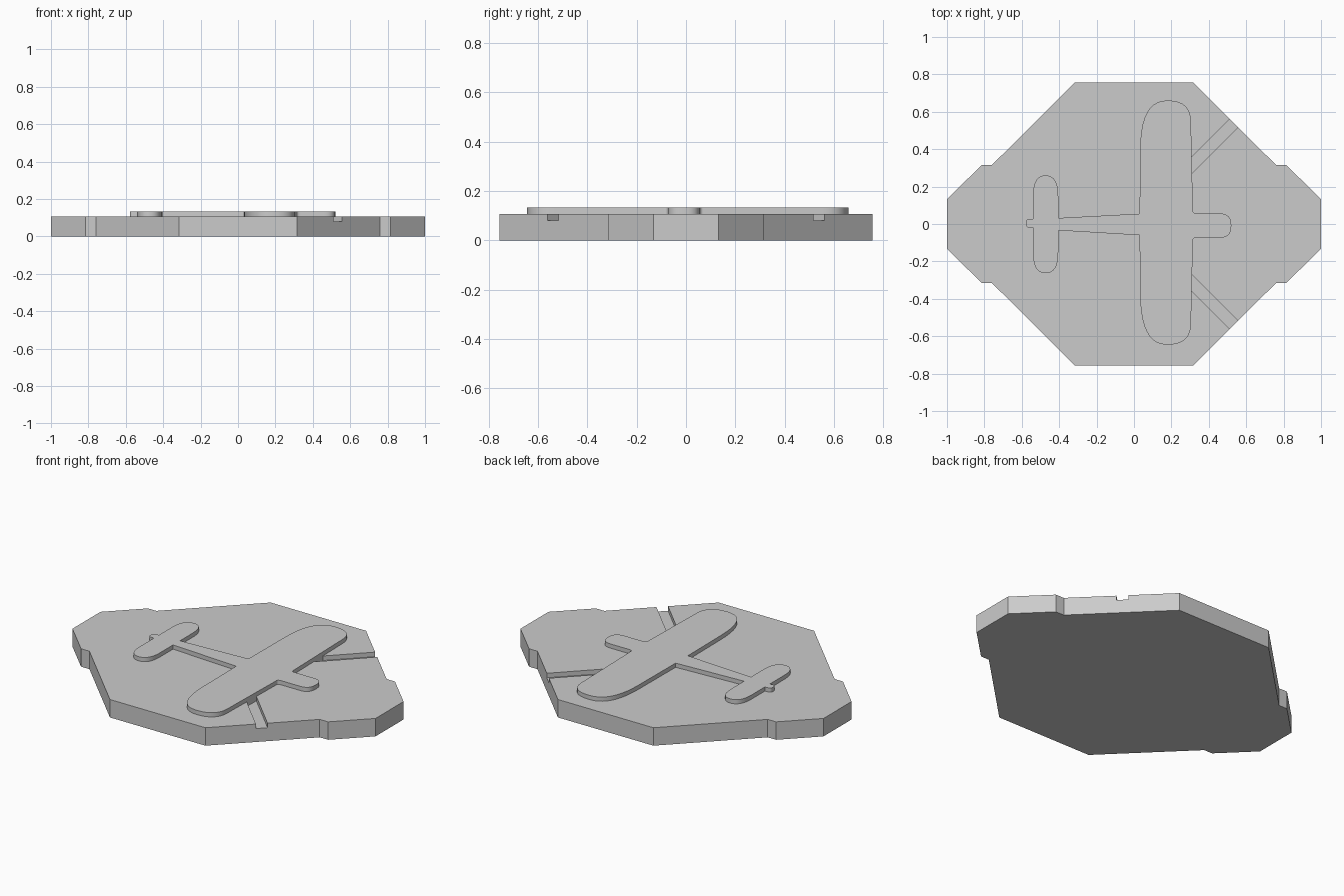
import bpy
import bmesh
from mathutils import Vector

cube = bpy.data.objects.get("Cube")
if cube:
    bpy.data.objects.remove(cube, do_unlink=True)

grey = bpy.data.materials.new("plain_grey")
grey.use_nodes = True
grey.diffuse_color = (0.6, 0.6, 0.6, 1)
grey.node_tree.nodes["Principled BSDF"].inputs["Base Color"].default_value = grey.diffuse_color


def prism(name, outline, bottom, top):
    """Extrude a closed outline between two heights."""
    bm = bmesh.new()
    face = bm.faces.new([bm.verts.new((p[0], p[1], bottom)) for p in outline])
    up = bmesh.ops.extrude_face_region(bm, geom=[face])["geom"]
    verts = [v for v in up if isinstance(v, bmesh.types.BMVert)]
    bmesh.ops.translate(bm, verts=verts, vec=(0, 0, top - bottom))
    bmesh.ops.recalc_face_normals(bm, faces=bm.faces)
    mesh = bpy.data.meshes.new(name)
    bm.to_mesh(mesh)
    bm.free()
    mesh.materials.append(grey)
    obj = bpy.data.objects.new(name, mesh)
    bpy.context.collection.objects.link(obj)
    return obj


def activate(obj):
    bpy.ops.object.select_all(action='DESELECT')
    obj.select_set(True)
    bpy.context.view_layer.objects.active = obj


def rounded(corners, steps=10):
    """Corners are (x, y) or (x, y, length before, length after)."""
    out = []
    for i, c in enumerate(corners):
        p = Vector(c[:2])
        if len(c) == 2:
            out.append(p)
            continue
        before = Vector(corners[i - 1][:2])
        after = Vector(corners[(i + 1) % len(corners)][:2])
        a = p + (before - p).normalized() * c[2]
        b = p + (after - p).normalized() * c[3]
        for k in range(steps + 1):
            t = k / steps
            out.append(a * (1 - t) ** 2 + p * 2 * t * (1 - t) + b * t ** 2)
    return out


# Base plate: one quarter of the outline, mirrored round
PLATE_TOP = 0.107
quarter = [(1, 0.132), (0.815, 0.315), (0.76, 0.315), (0.315, 0.757)]
half = quarter + [(-x, y) for x, y in reversed(quarter)]
plate = prism("base_plate", half + [(x, -y) for x, y in reversed(half)], 0, PLATE_TOP)

# Two diagonal grooves cut from the wing to the plate edge
for side in (1, -1):
    strip = [(0.27, 0.32), (0.27, 0.23), (0.70, 0.66), (0.70, 0.75)]
    cutter = prism("groove_cutter", [(x, y * side) for x, y in strip], 0.08, 0.2)
    cutter.hide_render = True
    activate(plate)
    cut = plate.modifiers.new("groove", 'BOOLEAN')
    cut.operation = 'DIFFERENCE'
    cut.solver = 'EXACT'
    cut.object = cutter
    bpy.ops.object.modifier_apply(modifier=cut.name)
    bpy.data.objects.remove(cutter, do_unlink=True)

# Raised aeroplane outline, clockwise from the nose
plane_corners = [
    (0.52, -0.073, 0.06, 0.06), (0.315, -0.073, 0.02, 0.015),
    (0.302, -0.645, 0.11, 0.12), (0.035, -0.645, 0.14, 0.27),
    (0.03, -0.06), (-0.405, -0.034),
    (-0.405, -0.263, 0.11, 0.067), (-0.54, -0.263, 0.067, 0.11),
    (-0.54, -0.02), (-0.578, -0.02, 0.02, 0.02),
    (-0.578, 0.027, 0.02, 0.02), (-0.54, 0.027),
    (-0.54, 0.26, 0.11, 0.067), (-0.405, 0.26, 0.067, 0.11),
    (-0.405, 0.032), (0.03, 0.055),
    (0.035, 0.66, 0.26, 0.14), (0.302, 0.66, 0.12, 0.11),
    (0.315, 0.056, 0.015, 0.02), (0.52, 0.056, 0.06, 0.06),
]
plane = prism("raised_aeroplane", rounded(plane_corners), 0.075, 0.132)
activate(plane)
bpy.ops.object.shade_smooth_by_angle(angle=0.6)
